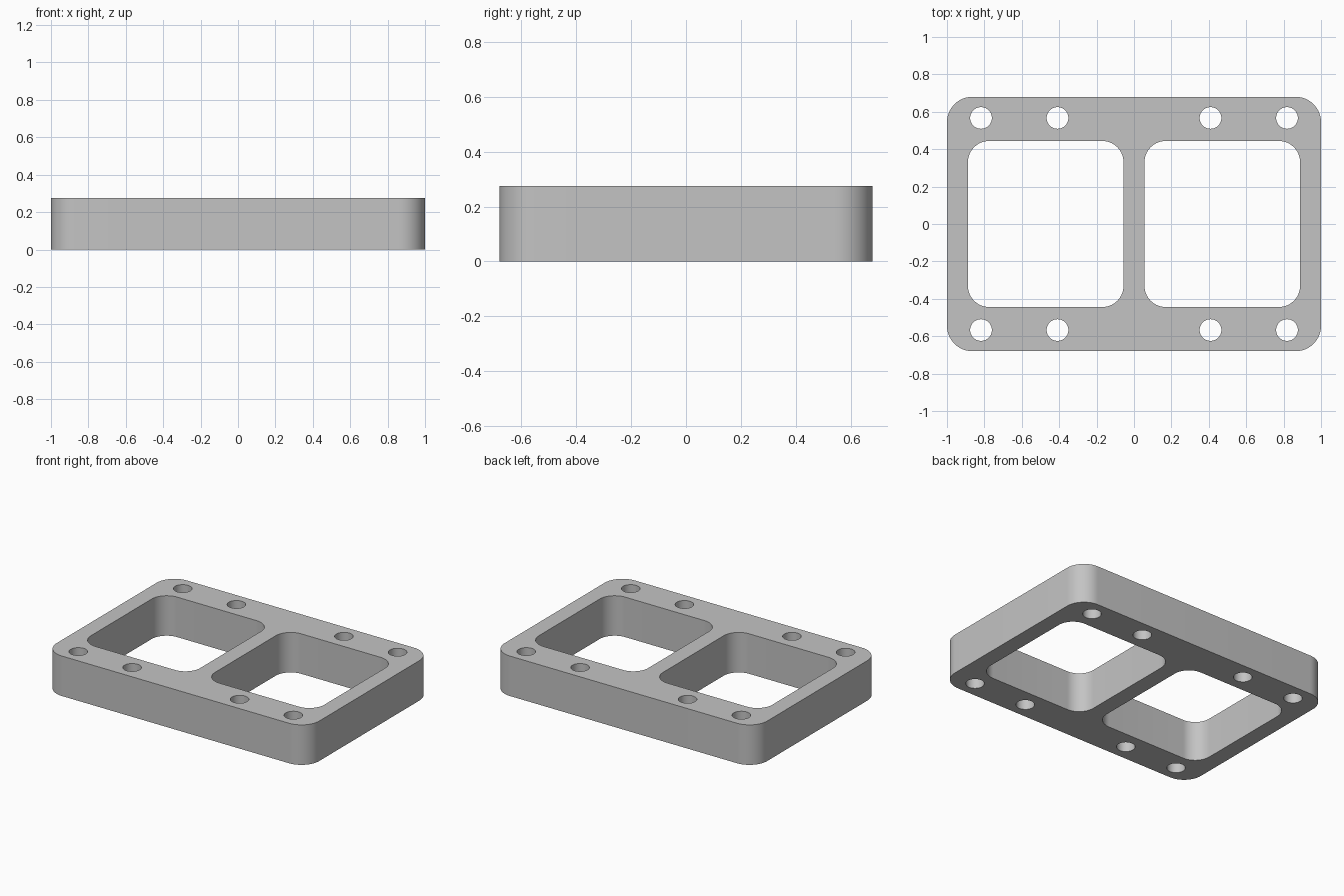
import bpy
import bmesh
from math import cos, sin, pi, radians

if "Cube" in bpy.data.objects:
    bpy.data.objects.remove(bpy.data.objects["Cube"], do_unlink=True)

HEIGHT = 0.275

metal = bpy.data.materials.new("plain_grey")
metal.use_nodes = True
grey = (0.55, 0.55, 0.55, 1)
metal.diffuse_color = grey
metal.node_tree.nodes["Principled BSDF"].inputs["Base Color"].default_value = grey


def rounded_rect(cx, cy, half_x, half_y, radius, steps=16):
    """Counter-clockwise outline with rounded corners."""
    points = []
    for quarter, (sx, sy) in enumerate([(1, 1), (-1, 1), (-1, -1), (1, -1)]):
        for i in range(steps + 1):
            a = (quarter + i / steps) * pi / 2
            points.append((cx + sx * (half_x - radius) + radius * cos(a),
                           cy + sy * (half_y - radius) + radius * sin(a)))
    return points


def circle(cx, cy, radius, sides=48):
    return [(cx + radius * cos(2 * pi * i / sides),
             cy + radius * sin(2 * pi * i / sides)) for i in range(sides)]


# Plate outline, two windows and eight bolt holes
outlines = [rounded_rect(0, 0, 1, 0.68, 0.136)]
for side in (-1, 1):
    outlines.append(rounded_rect(side * 0.472, 0, 0.416, 0.444, 0.114))
    for x in (0.409, 0.818):
        for y in (-0.567, 0.567):
            outlines.append(circle(side * x, y, 0.058))

# Filled, extruded profile
profile = bpy.data.curves.new("spacer_profile", "CURVE")
profile.dimensions = "2D"
profile.fill_mode = "BOTH"
profile.extrude = HEIGHT / 2
for outline in outlines:
    spline = profile.splines.new("POLY")
    spline.points.add(len(outline) - 1)
    for point, (x, y) in zip(spline.points, outline):
        point.co = (x, y, 0, 1)
    spline.use_cyclic_u = True

helper = bpy.data.objects.new("spacer_profile", profile)
bpy.context.collection.objects.link(helper)
bpy.context.view_layer.update()
graph = bpy.context.evaluated_depsgraph_get()
mesh = bpy.data.meshes.new_from_object(helper.evaluated_get(graph))
bpy.data.objects.remove(helper, do_unlink=True)

# Weld the caps to the walls and stand the plate on the ground
bm = bmesh.new()
bm.from_mesh(mesh)
bmesh.ops.remove_doubles(bm, verts=bm.verts, dist=0.0005)
bmesh.ops.translate(bm, verts=bm.verts, vec=(0, 0, HEIGHT / 2))
bmesh.ops.recalc_face_normals(bm, faces=bm.faces)
bm.to_mesh(mesh)
bm.free()

mesh.materials.clear()
mesh.materials.append(metal)
plate = bpy.data.objects.new("spacer_plate", mesh)
bpy.context.collection.objects.link(plate)

bpy.ops.object.select_all(action="DESELECT")
plate.select_set(True)
bpy.context.view_layer.objects.active = plate
bpy.ops.object.shade_smooth_by_angle(angle=radians(30))
